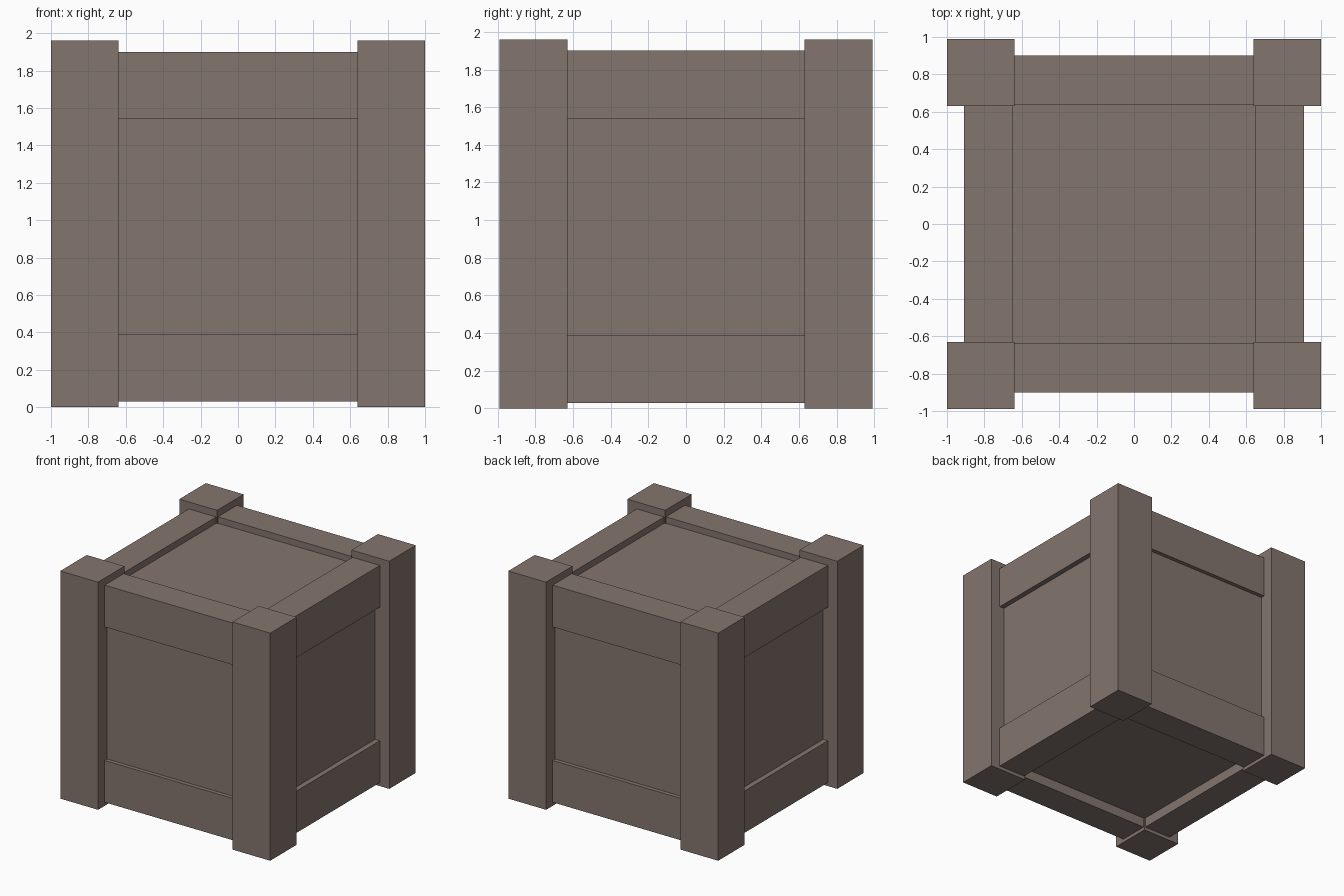
import bpy
import bmesh
from mathutils import Matrix, Vector

default_cube = bpy.data.objects.get("Cube")
if default_cube:
    bpy.data.objects.remove(default_cube, do_unlink=True)

# Single weathered wood colour
WOOD = (0.231, 0.178, 0.156, 1.0)
wood = bpy.data.materials.new("weathered_wood")
wood.use_nodes = True
wood.diffuse_color = WOOD
shader = wood.node_tree.nodes["Principled BSDF"]
shader.inputs["Base Color"].default_value = WOOD
shader.inputs["Roughness"].default_value = 0.9


def box(name, low, high):
    """Flat-faced box between two opposite corners."""
    low, high = Vector(low), Vector(high)
    size = high - low
    bm = bmesh.new()
    bmesh.ops.create_cube(bm, size=1.0, matrix=Matrix.Diagonal((*size, 1.0)))
    mesh = bpy.data.meshes.new(name)
    bm.to_mesh(mesh)
    bm.free()
    mesh.materials.append(wood)
    obj = bpy.data.objects.new(name, mesh)
    obj.location = (low + high) / 2
    bpy.context.collection.objects.link(obj)
    return obj


HALF_X, HALF_Y, HEIGHT = 1.0, 0.99, 1.96   # outer size at the posts
POST = 0.36                                # post width
IN_X, IN_Y = HALF_X - POST, HALF_Y - POST  # inner post faces
RAIL_X, RAIL_Y = 0.91, 0.90                # outer rail faces
RAIL_DEPTH = 0.26
CORE = 0.865                               # half size of the panelled core

# Recessed panels form one solid core
box("panel_core", (-CORE, -CORE, HEIGHT / 2 - CORE), (CORE, CORE, HEIGHT / 2 + CORE))

# Corner posts
for side_x, sx in (("right", -1), ("left", 1)):
    for side_y, sy in (("front", -1), ("back", 1)):
        x0, x1 = sorted((sx * IN_X, sx * HALF_X))
        y0, y1 = sorted((sy * IN_Y, sy * HALF_Y))
        box(f"{side_y}_{side_x}_post", (x0, y0, 0), (x1, y1, HEIGHT))

# Top and bottom rails between the posts on all four sides
for level, z0, z1 in (("bottom", 0.03, 0.39), ("top", 1.54, 1.90)):
    for side, s in (("front", -1), ("back", 1)):
        y0, y1 = sorted((s * (RAIL_Y - RAIL_DEPTH), s * RAIL_Y))
        box(f"{side}_{level}_rail", (-IN_X, y0, z0), (IN_X, y1, z1))
    for side, s in (("right", -1), ("left", 1)):
        x0, x1 = sorted((s * (RAIL_X - RAIL_DEPTH), s * RAIL_X))
        box(f"{side}_{level}_rail", (x0, -IN_Y, z0), (x1, IN_Y, z1))
